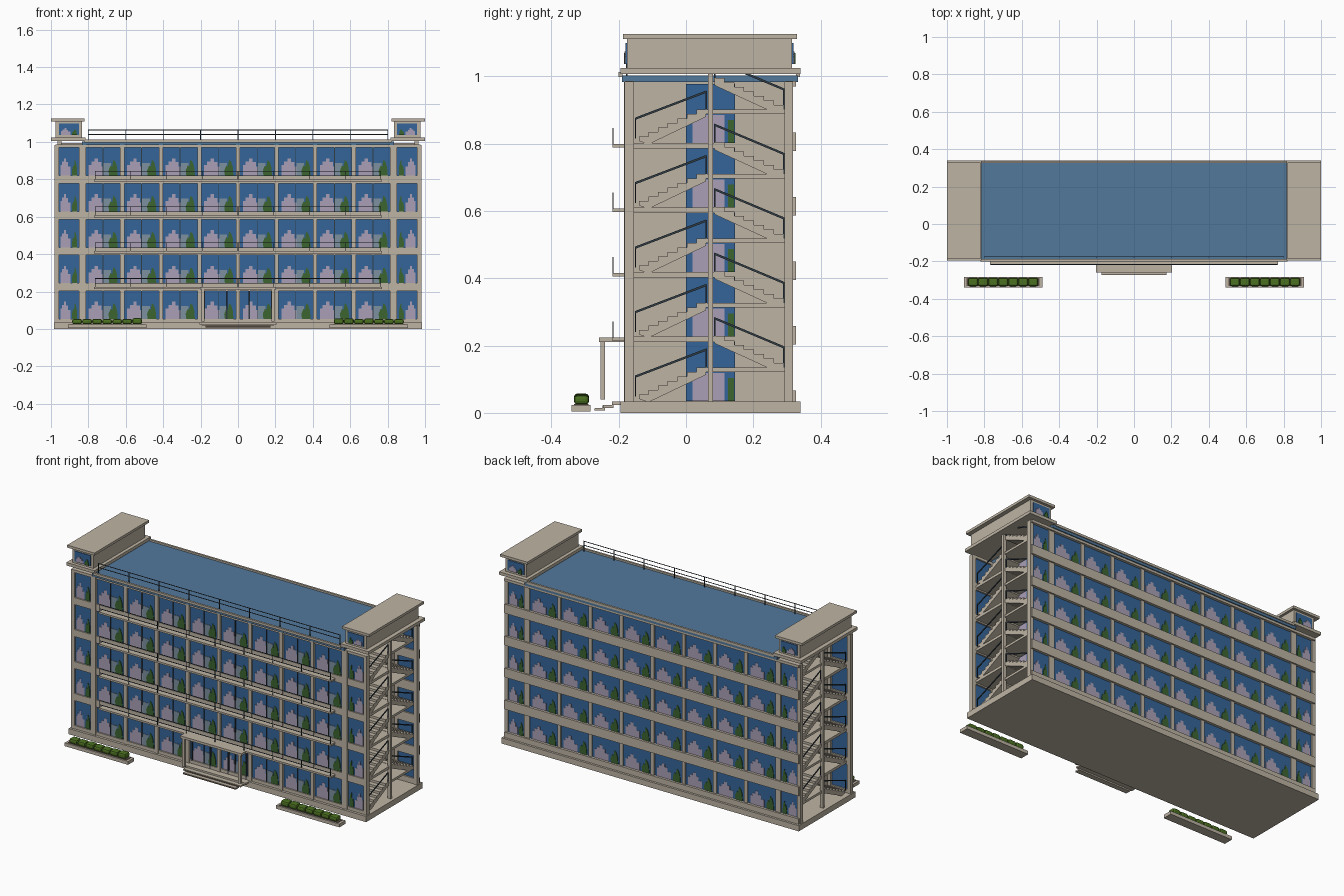
import bpy, bmesh, random
from mathutils import Matrix, Vector

if "Cube" in bpy.data.objects:
    bpy.data.objects.remove(bpy.data.objects["Cube"])

random.seed(4)


def mat(name, rgb):
    m = bpy.data.materials.new(name)
    m.diffuse_color = (*rgb, 1)
    m.use_nodes = True
    m.node_tree.nodes["Principled BSDF"].inputs["Base Color"].default_value = m.diffuse_color
    return m


STONE = mat("warm_stone", (0.51, 0.455, 0.37))
ROOF = mat("roof_blue", (0.085, 0.19, 0.33))
GLASS = mat("glass_blue", (0.035, 0.13, 0.32))
LILAC = mat("pale_lilac", (0.40, 0.35, 0.47))
GREY = mat("blue_grey", (0.20, 0.28, 0.35))
LEAF = mat("leaf_green", (0.045, 0.13, 0.03))
HEDGE = mat("hedge_green", (0.07, 0.16, 0.015))
RAIL = mat("dark_slate", (0.03, 0.045, 0.06))
BROWN = mat("dark_brown", (0.12, 0.09, 0.07))


class Part:
    """Collects boxes and prisms into one named object."""

    def __init__(self, name, material):
        self.name, self.mat, self.bm = name, material, bmesh.new()

    def box(self, x0, x1, y0, y1, z0, z1, bevel=0):
        c = Vector(((x0 + x1) / 2, (y0 + y1) / 2, (z0 + z1) / 2))
        size = Vector((abs(x1 - x0), abs(y1 - y0), abs(z1 - z0), 1))
        m = Matrix.Translation(c) @ Matrix.Diagonal(size)
        vs = bmesh.ops.create_cube(self.bm, size=1, matrix=m)["verts"]
        if bevel:
            es = list({e for v in vs for e in v.link_edges})
            bmesh.ops.bevel(self.bm, geom=es, offset=bevel, segments=2,
                            profile=0.5, affect='EDGES')

    def prism(self, pts, axis, a, b):
        put = (lambda p, t: (t, p[0], p[1])) if axis == 'x' else \
              (lambda p, t: (p[0], t, p[1]))
        lo = [self.bm.verts.new(put(p, a)) for p in pts]
        hi = [self.bm.verts.new(put(p, b)) for p in pts]
        self.bm.faces.new(lo)
        self.bm.faces.new(hi[::-1])
        for i in range(len(pts)):
            j = (i + 1) % len(pts)
            self.bm.faces.new((lo[i], hi[i], hi[j], lo[j]))

    def done(self):
        bmesh.ops.recalc_face_normals(self.bm, faces=self.bm.faces)
        me = bpy.data.meshes.new(self.name)
        self.bm.to_mesh(me)
        self.bm.free()
        me.materials.append(self.mat)
        bpy.context.collection.objects.link(bpy.data.objects.new(self.name, me))


PITCH = 0.1915
FLOOR = [0.0235 + PITCH * k for k in range(6)]
COLS = [-0.825 + 0.20625 * i for i in range(9)]
FRONT, BACK = -0.168, 0.308          # glazing planes

# Plinth, core walls and roof
p = Part("plinth", STONE)
p.box(-0.985, 0.985, -0.195, 0.34, 0, 0.034)
p.done()
p = Part("core_walls", STONE)
p.box(-0.83, 0.83, FRONT + 0.008, BACK - 0.008, 0.034, 0.985)
p.done()
p = Part("roof_deck", ROOF)
p.box(-0.835, 0.835, -0.19, 0.333, 0.983, 1.002)
p.done()
p = Part("roof_rim", STONE)
p.box(-0.82, 0.82, -0.2, -0.188, 0.998, 1.012)
p.box(-0.82, 0.82, 0.326, 0.338, 0.998, 1.012)
p.done()

# Columns on both long sides
p = Part("facade_columns", STONE)
for x in COLS:
    p.box(x - 0.011, x + 0.011, -0.184, FRONT + 0.01, 0.034, 0.984)
    p.box(x - 0.011, x + 0.011, BACK - 0.01, 0.318, 0.034, 0.984)
for s in (-1, 1):
    for a, b in ((0.957, 0.98), (0.83, 0.85)):
        p.box(s * a, s * b, -0.182, -0.155, 0.034, 0.984)
        p.box(s * a, s * b, 0.293, 0.318, 0.034, 0.984)
p.done()

# Horizontal bands at each floor
p = Part("floor_bands", STONE)
for k, f in enumerate(FLOOR):
    z0, z1 = max(f - 0.012, 0.03), min(f + 0.03, 0.985)
    p.box(-0.975, 0.975, -0.18, FRONT + 0.012, z0, z1)
    p.box(-0.975, 0.975, BACK - 0.012, 0.327, z0, min(f + 0.043, 0.985))
p.done()

# Glazing sheets of the main block and the stair towers
p = Part("window_glass", GLASS)
for y in (FRONT, BACK):
    for a, b in ((-0.825, 0.825), (-0.965, -0.84), (0.84, 0.965)):
        p.box(a, b, y - 0.003, y + 0.003, 0.035, 0.984)
for s in (-1, 1):                    # roof cabins
    p.box(s * 0.85, s * 0.958, -0.179, -0.17, 1.036, 1.098)
    p.box(s * 0.85, s * 0.958, 0.31, 0.319, 1.036, 1.098)
    for f in FLOOR[:5]:              # doors from stairs to corridor
        p.box(s * 0.829, s * 0.835, 0.0, 0.145, f + 0.012, f + 0.188)
p.done()

# Painted scenery in the panes
lilac, grey, leaf = (Part("lilac_panes", LILAC), Part("grey_panes", GREY),
                     Part("green_panes", LEAF))
STEPS = [(0.08, 0), (0.08, .38), (.16, .38), (.16, .5), (.26, .5), (.26, .62),
         (.36, .62), (.36, .48), (.46, .48), (.46, .32), (.58, .32), (.58, 0)]
BUSH = [(.68, 0), (.66, .18), (.72, .36), (.77, .33), (.80, .56), (.86, .50),
        (.91, .30), (.93, 0)]


def scene(x, w, z, h, y, out, flip, back):
    def fit(pts):
        return [(x + w * ((1 - u) if flip else u), z + h * v) for u, v in pts]
    y0 = y + out * 0.002
    lilac.prism(fit(STEPS), 'y', y0, y + out * 0.0045)
    if not back:
        grey.prism(fit([(.52, 0), (.52, .46), (.74, .46), (.74, 0)]), 'y', y0, y + out * 0.0055)
    leaf.prism(fit(BUSH), 'y', y0, y + out * 0.0065)


for k, f in enumerate(FLOOR[:5]):
    for y, out, sill in ((FRONT, -1, 0.03), (BACK, 1, 0.043)):
        h = PITCH - 0.012 - sill
        for i in range(8):
            scene(COLS[i] + 0.011, 0.184, f + sill, h, y, out, out > 0, out > 0)
        for s in (-1, 1):
            scene(0.905 * s - 0.053, 0.106, f + sill, h, y, out, s > 0, True)
    for s in (-1, 1):
        lilac.box(s * 0.834, s * 0.837, 0.02, 0.115, f + 0.012, f + 0.095)
        leaf.box(s * 0.834, s * 0.838, 0.125, 0.143, f + 0.012, f + 0.08)
for s in (-1, 1):
    scene(0.904 * s - 0.05, 0.1, 1.036, 0.06, -0.178, -1, s > 0, True)
    scene(0.904 * s - 0.05, 0.1, 1.036, 0.06, 0.318, 1, s > 0, True)
for q in (lilac, grey, leaf):
    q.done()

# Thin mullions halving each front bay
p = Part("window_mullions", RAIL)
for i in range(8):
    x = COLS[i] + 0.103
    p.box(x - 0.002, x + 0.002, FRONT - 0.008, FRONT, 0.05, 0.98)
p.done()

# Balconies with rails
slab, rail = Part("balcony_slabs", STONE), Part("balcony_rails", RAIL)
for f in FLOOR[1:5]:
    slab.box(-0.77, 0.77, -0.218, -0.178, f - 0.002, f + 0.009)
    for dz in (0.03, 0.056):
        rail.box(-0.765, 0.765, -0.218, -0.215, f + dz - 0.003, f + dz)
    for i in range(9):
        x = -0.7635 + 1.527 * i / 8
        rail.box(x - 0.0015, x + 0.0015, -0.218, -0.215, f + 0.009, f + 0.056)
slab.done()
rail.done()

# Roof railing along the front edge
p = Part("roof_railing", RAIL)
for z in (1.038, 1.062):
    p.box(-0.8, 0.8, -0.177, -0.174, z, z + 0.003)
for i in range(9):
    x = -0.8 + 0.2 * i
    p.box(x - 0.002, x + 0.002, -0.178, -0.174, 1.0, 1.065)
p.done()

# Open stair towers: flights, landings, central posts and handrails
stairs, posts, hand = (Part("stair_flights", STONE), Part("stair_posts", STONE),
                       Part("stair_handrails", RAIL))


def flight(xa, xb, y0, y1, z0, z1, n=7):
    dy, dz = (y1 - y0) / n, (z1 - z0) / n
    pts = [(y0, z0)]
    for i in range(n):
        pts += [(y0 + dy * i, z0 + dz * (i + 1)), (y0 + dy * (i + 1), z0 + dz * (i + 1))]
    pts += [(y1, z1 - 0.022), (y0 + dy, z0 - 0.01)]
    stairs.prism(pts, 'x', xa, xb)


def handrail(x, y0, y1, z0, z1):
    hand.prism([(y0, z0 + .056), (y1, z1 + .056), (y1, z1 + .063), (y0, z0 + .063)],
               'x', x - 0.002, x + 0.002)
    for y, z in ((y0, z0), (y1, z1)):
        hand.box(x - 0.002, x + 0.002, y - 0.002, y + 0.002, z, z + 0.062)


for s in (-1, 1):
    xa, xb = s * 0.832, s * 0.955
    posts.box(s * 0.945, s * 0.965, 0.066, 0.08, 0.034, 1.006)
    for k, f in enumerate(FLOOR[:5]):
        flight(xa, xb, -0.14, 0.06, f + 0.018, f + 0.112)
        flight(xa, xb, 0.29, 0.085, f + 0.112, f + 0.205)
        stairs.box(xa, xb, 0.055, 0.3, f + 0.098, f + 0.112)
        if k:
            stairs.box(xa, xb, -0.165, 0.09, f - 0.004, f + 0.012)
        handrail(s * 0.95, -0.15, 0.06, f + 0.025, f + 0.105)
        handrail(s * 0.95, 0.29, 0.085, f + 0.112, f + 0.198)
for q in (stairs, posts, hand):
    q.done()

# Roof cabins over the towers
p = Part("roof_cabins", STONE)
for s in (-1, 1):
    p.box(s * 0.815, s * 1.0, -0.195, 0.34, 1.006, 1.024)
    p.box(s * 0.835, s * 0.975, -0.175, 0.315, 1.024, 1.112)
    p.box(s * 0.82, s * 1.0, -0.187, 0.33, 1.11, 1.125)
p.done()

# Entrance canopy, its columns, door frames and steps
p = Part("entrance_canopy", STONE)
p.box(-0.203, 0.203, -0.258, -0.18, 0.21, 0.224)
for s in (-1, 1):
    p.box(s * 0.178, s * 0.194, -0.254, -0.24, 0.04, 0.212)
p.done()
p = Part("entrance_frames", RAIL)
for x in (-0.18, -0.06, 0.06, 0.18):
    p.box(x - 0.003, x + 0.003, -0.18, FRONT, 0.035, 0.205)
p.done()
p = Part("entrance_steps", STONE)
p.box(-0.205, 0.205, -0.22, -0.19, 0.024, 0.034)
p.box(-0.19, 0.19, -0.247, -0.215, 0.015, 0.024)
p.box(-0.175, 0.175, -0.27, -0.24, 0.007, 0.015)
p.done()
p = Part("step_risers", BROWN)
p.box(-0.175, 0.175, -0.2715, -0.27, 0.007, 0.0125)
p.box(-0.175, 0.175, -0.2485, -0.247, 0.015, 0.0215)
p.done()

# Planters with clipped bushes
tub, bush = Part("planters", STONE), Part("planter_bushes", HEDGE)
soil = Part("planter_soil", BROWN)
for s in (-1, 1):
    tub.box(s * 0.49, s * 0.91, -0.34, -0.283, 0.004, 0.024)
    soil.box(s * 0.505, s * 0.895, -0.332, -0.29, 0.022, 0.027)
    for i in range(7):
        x = s * 0.7 + (i - 3) * 0.0535
        h = 0.052 + random.random() * 0.006
        bush.box(x - 0.026, x + 0.026, -0.333, -0.288, 0.025, h, 0.01)
for q in (tub, soil, bush):
    q.done()
